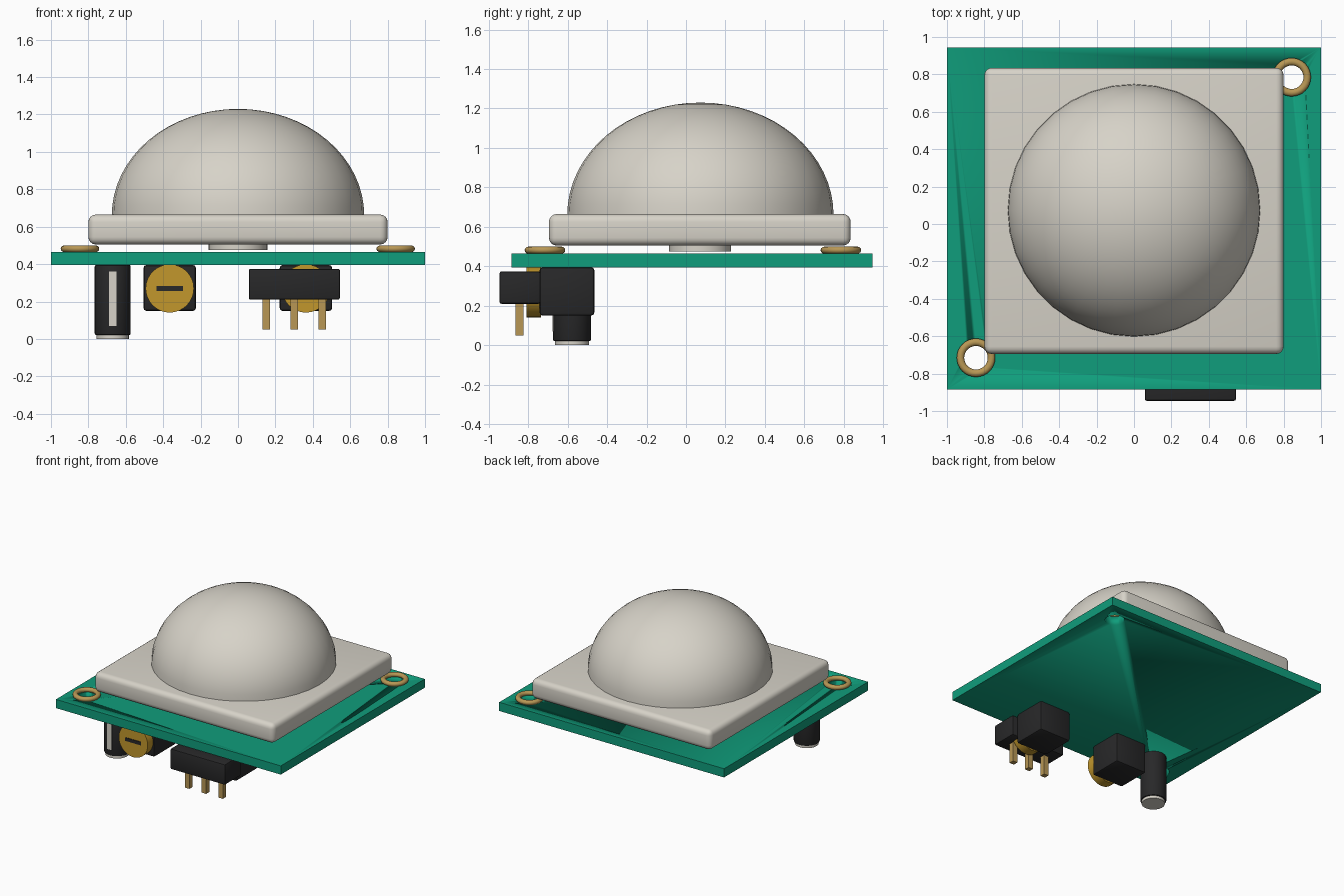
import bpy
import bmesh
import math
from mathutils import Matrix

if "Cube" in bpy.data.objects:
    bpy.data.objects.remove(bpy.data.objects["Cube"], do_unlink=True)


def material(name, r, g, b):
    m = bpy.data.materials.new(name)
    m.use_nodes = True
    m.diffuse_color = (r, g, b, 1)
    m.node_tree.nodes["Principled BSDF"].inputs["Base Color"].default_value = (r, g, b, 1)
    return m


GREEN = material("board green", 0.005, 0.34, 0.2)
WHITE = material("warm white", 0.68, 0.65, 0.58)
BLACK = material("black plastic", 0.021, 0.021, 0.022)
BRASS = material("pale brass", 0.48, 0.31, 0.09)
GOLD = material("knob gold", 0.54, 0.31, 0.025)


def finish(bm, name, mat, bevel=0, segments=3):
    """Turn a bmesh into an object with a colour, optional rounded edges and smooth shading."""
    bmesh.ops.recalc_face_normals(bm, faces=bm.faces)
    mesh = bpy.data.meshes.new(name)
    bm.to_mesh(mesh)
    bm.free()
    mesh.materials.append(mat)
    obj = bpy.data.objects.new(name, mesh)
    bpy.context.collection.objects.link(obj)
    bpy.ops.object.select_all(action="DESELECT")
    obj.select_set(True)
    bpy.context.view_layer.objects.active = obj
    if bevel:
        mod = obj.modifiers.new("rounded edges", "BEVEL")
        mod.width, mod.segments = bevel, segments
        mod.limit_method, mod.angle_limit = "ANGLE", math.radians(40)
        bpy.ops.object.modifier_apply(modifier=mod.name)
    bpy.ops.object.shade_smooth_by_angle(angle=math.radians(35))
    return obj


def box(name, mat, x, y, z, bevel=0, segments=3):
    """Box from (min, max) ranges along each axis."""
    bm = bmesh.new()
    centre = [sum(r) / 2 for r in (x, y, z)]
    size = [r[1] - r[0] for r in (x, y, z)]
    bmesh.ops.create_cube(bm, size=1, matrix=Matrix.Translation(centre) @ Matrix.Diagonal((*size, 1)))
    return finish(bm, name, mat, bevel, segments)


def cylinder(name, mat, centre, radius, depth, axis="Z", bevel=0):
    bm = bmesh.new()
    turn = Matrix.Rotation(math.pi / 2, 4, "X") if axis == "Y" else Matrix.Identity(4)
    bmesh.ops.create_cone(bm, cap_ends=True, segments=32, radius1=radius, radius2=radius,
                          depth=depth, matrix=Matrix.Translation(centre) @ turn)
    return finish(bm, name, mat, bevel, 2)


def lathe(name, mat, profile, centre, steps=32):
    """Spin a list of (radius, height) points about the vertical axis."""
    bm = bmesh.new()
    verts = [bm.verts.new((r, 0, z)) for r, z in profile]
    edges = [bm.edges.new(pair) for pair in zip(verts, verts[1:])]
    bmesh.ops.spin(bm, geom=verts + edges, cent=(0, 0, 0), axis=(0, 0, 1),
                   angle=math.tau, steps=steps)
    bmesh.ops.remove_doubles(bm, verts=bm.verts, dist=0.0005)
    bmesh.ops.translate(bm, verts=bm.verts, vec=centre)
    return finish(bm, name, mat)


# Circuit board with two mounting holes
board = box("circuit_board", GREEN, (-1, 1), (-0.885, 0.945), (0.395, 0.465))
holes = {"front_right": (-0.845, -0.715), "back_left": (0.843, 0.785)}
for side, (x, y) in holes.items():
    cutter = cylinder("hole_cutter", GREEN, (x, y, 0.43), 0.072, 0.3)
    cutter.hide_render = True
    cut = board.modifiers.new("hole", "BOOLEAN")
    cut.object, cut.operation, cut.solver = cutter, "DIFFERENCE", "EXACT"
    bpy.context.view_layer.objects.active = board
    bpy.ops.object.modifier_apply(modifier=cut.name)
    bpy.data.objects.remove(cutter, do_unlink=True)
    # Brass ring around the hole
    ring = [(0.083 + 0.02 * math.cos(a), 0.482 + 0.018 * math.sin(a))
            for a in (math.tau * i / 12 for i in range(13))]
    lathe(side + "_hole_ring", BRASS, ring, (x, y, 0))

# Lens: square base, dome and the sensor can under it
box("lens_base", WHITE, (-0.8, 0.8), (-0.695, 0.835), (0.505, 0.665), 0.04, 4)
dome = [(0.675 * math.cos(a), 0.57 * math.sin(a))
        for a in (math.pi / 2 * i / 16 for i in range(17))]
lathe("lens_dome", WHITE, dome, (0, 0.073, 0.66), 36)
cylinder("sensor_can", WHITE, (0, 0.072, 0.495), 0.157, 0.04)

# Capacitor with end cap and marking stripe
cylinder("capacitor", BLACK, (-0.67, -0.578, 0.208), 0.096, 0.375, bevel=0.008)
cylinder("capacitor_end_cap", WHITE, (-0.67, -0.578, 0.016), 0.086, 0.032)
box("capacitor_stripe", WHITE, (-0.69, -0.65), (-0.677, -0.668), (0.07, 0.36))

# Two adjusting dials
for side, x in (("right", -0.365), ("left", 0.363)):
    box(side + "_dial_body", BLACK, (x - 0.14, x + 0.14), (-0.742, -0.465), (0.15, 0.395), 0.015, 2)
    cylinder(side + "_dial_knob", GOLD, (x, -0.772, 0.27), 0.129, 0.075, "Y")
    box(side + "_dial_slot", BLACK, (x - 0.07, x + 0.07), (-0.814, -0.806), (0.256, 0.283))

# Pin header
box("header_block", BLACK, (0.058, 0.545), (-0.945, -0.738), (0.21, 0.375), 0.01, 2)
for i in range(3):
    x = 0.152 + 0.149 * i
    box(f"header_pin_{i + 1}", BRASS, (x - 0.02, x + 0.02), (-0.863, -0.823), (0.05, 0.22))
